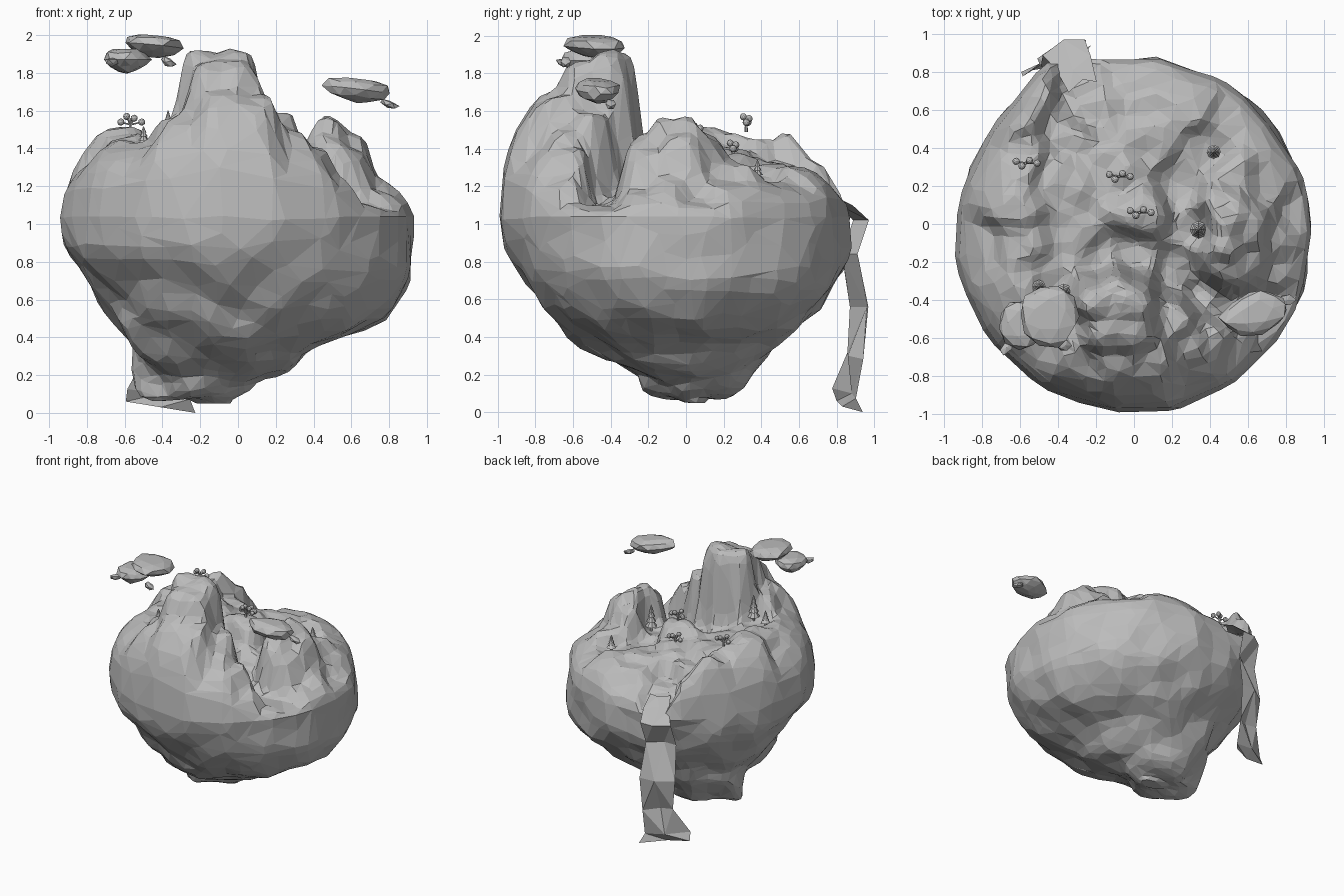
import bpy, bmesh, math, random
from mathutils import Vector, Matrix, noise

random.seed(4)
if "Cube" in bpy.data.objects:
    bpy.data.objects.remove(bpy.data.objects["Cube"])

stone = bpy.data.materials.new("stone_grey")
stone.use_nodes = True
GREY = (0.5, 0.5, 0.5, 1)
stone.diffuse_color = GREY
stone.node_tree.nodes["Principled BSDF"].inputs["Base Color"].default_value = GREY


def finish(bm, name):
    """Turn a bmesh into a flat shaded grey object."""
    bmesh.ops.recalc_face_normals(bm, faces=bm.faces)
    mesh = bpy.data.meshes.new(name)
    bm.to_mesh(mesh)
    bm.free()
    mesh.materials.append(stone)
    obj = bpy.data.objects.new(name, mesh)
    bpy.context.collection.objects.link(obj)
    return obj


# Landmark heights of the upper terrain, grouped by feature
peak = [(-.2, -.42, 1.93), (-.02, -.42, 1.93), (-.1, -.33, 1.9), (-.18, -.57, 1.86),
        (0, -.57, 1.86)]
front_wall = [(-.1, -.75, 1.75), (.1, -.72, 1.72), (.22, -.5, 1.6), (.3, -.65, 1.53),
              (.43, -.6, 1.43), (.57, -.66, 1.32), (.7, -.62, 1.14), (.35, -.82, 1.45),
              (0, -.9, 1.72), (-.3, -.75, 1.62), (-.35, -.55, 1.57), (-.52, -.6, 1.45)]
lake = [(.48, -.45, 1.1), (.36, -.36, 1.12), (.62, -.48, 1.1), (.76, -.42, 1.1),
        (.24, -.26, 1.18)]
mound = [(.47, -.24, 1.47), (.48, -.12, 1.57), (.48, 0, 1.6), (.47, .12, 1.48),
         (.62, -.04, 1.49), (.62, -.2, 1.4), (.76, -.06, 1.28), (.84, .05, 1.14),
         (.7, .2, 1.25), (.52, .25, 1.34), (.76, -.24, 1.2)]
basin = [(.33, -.02, 1.24), (.25, .2, 1.22), (.42, .38, 1.22), (.03, .06, 1.45),
         (-.08, .25, 1.36), (-.3, -.05, 1.38), (-.42, .25, 1.4), (-.02, -.17, 1.25),
         (-.18, -.19, 1.3), (.08, .42, 1.32), (-.42, -.33, 1.38), (-.35, .45, 1.33)]
ridge = [(-.66, .58, 1.63), (-.58, .34, 1.5), (-.72, .3, 1.54), (-.68, .1, 1.55),
         (-.64, -.12, 1.48), (-.6, -.32, 1.46), (-.8, -.1, 1.38), (-.8, .42, 1.5),
         (-.55, .76, 1.48)]
back = [(.3, .65, 1.33), (.05, .65, 1.3), (.55, .55, 1.24), (-.25, .6, 1.2),
        (-.3, .8, 1.06), (0, .82, 1.22)]
LANDMARKS = peak + front_wall + lake + mound + basin + ridge + back


def height(x, y):
    total = weight = 0
    for px, py, pz in LANDMARKS:
        w = ((x - px) ** 2 + (y - py) ** 2 + .006) ** -3
        total += w * pz
        weight += w
    return total / weight


# Underside sections: height, then limits along -x, +x, -y, +y
SECTIONS = [(.05, -.22, -.04, .0, .1), (.1, -.48, .06, -.12, .2), (.2, -.52, .22, -.25, .32),
            (.33, -.56, .4, -.52, .45), (.48, -.65, .74, -.7, .62), (.66, -.77, .9, -.84, .8),
            (.85, -.91, .92, -.95, .86), (1.04, -.94, .93, -.99, .87)]


def section(t):
    """Smooth curve through the sections."""
    last = len(SECTIONS) - 1
    i = min(int(t * last), last - 1)
    f = t * last - i
    rows = [SECTIONS[min(max(i + d, 0), last)] for d in (-1, 0, 1, 2)]
    return [b + f / 2 * (c - a + f * (2 * a - 5 * b + 4 * c - d + f * (3 * (b - c) + d - a)))
            for a, b, c, d in zip(*rows)]


# Island body: stacked rings from the keel to the rim, then terrain inward
SIDES, LOW, HIGH = 96, 24, 44
bm = bmesh.new()
rings = []
for k in range(LOW + HIGH):
    z, x0, x1, y0, y1 = section(min(k / LOW, 1))
    u = 1 - max(k - LOW, 0) / HIGH
    cx, cy, rx, ry = (x0 + x1) / 2, (y0 + y1) / 2, (x1 - x0) / 2, (y1 - y0) / 2
    ring = []
    for j in range(SIDES):
        a = math.tau * j / SIDES
        # the rim bulges out beside the waterfall
        spread = u * (1 + .09 * math.exp(-((a - 2.02) / .2) ** 2) * min(1, k / LOW) ** 6)
        x, y = cx + spread * rx * math.cos(a), cy + spread * ry * math.sin(a)
        p = Vector((x, y, z))
        rough = .11 * min(1, k / 5) * (1 - .8 * k / LOW) if k < LOW else .022 * u
        p += Vector((math.cos(a), math.sin(a), 0)) * rough * noise.noise(p * 4.5)
        if k > LOW:
            p.z += (height(x, y) - z) * math.sqrt(1 - u ** 6)
            p.z += .03 * noise.noise(p * 8) * (1 - u ** 6)
        elif 0 < k < LOW:
            p.z += .05 * noise.noise(p * 5 + Vector((7, 3, 1))) * (1 - k / LOW)
        ring.append(bm.verts.new(p))
    rings.append(ring)
for low, high in zip(rings, rings[1:]):
    for j in range(SIDES):
        n = (j + 1) % SIDES
        bm.faces.new((low[j], low[n], high[n], high[j]))
bm.faces.new(rings[0])
bm.faces.new(rings[-1])
bmesh.ops.triangulate(bm, faces=bm.faces)
island = finish(bm, "island")
facet = island.modifiers.new("facets", "DECIMATE")
facet.ratio = .2

# Waterfall: a hanging strip that spreads towards the foot
FALL = [(-.27, .72, 1.16, .08), (-.32, .85, 1.1, .1), (-.37, .93, 1.02, .12),
        (-.38, .87, .84, .12), (-.38, .92, .56, .14), (-.37, .9, .3, .12),
        (-.42, .84, .1, .18), (-.41, .87, .03, .2)]
bm = bmesh.new()
rows = []
for i, (x, y, z, w) in enumerate(FALL):
    across = Vector((.92, .35, -.15 if i > 4 else 0)) * w
    fold = Vector((0, .04 * (-1) ** i, 0))
    mid = Vector((x, y, z))
    rows.append([bm.verts.new(p) for p in (mid - across, mid + fold, mid + across)])
for a, b in zip(rows, rows[1:]):
    for j in range(2):
        bm.faces.new((a[j], a[j + 1], b[j + 1], b[j]))
for v in bm.verts:
    v.co.z = max(v.co.z, 0)
bmesh.ops.triangulate(bm, faces=bm.faces)
finish(bm, "waterfall")


def rock(name, centre, size, turn=0, tilt=0):
    """Flattened faceted boulder with a flat top and narrower keel."""
    bm = bmesh.new()
    bmesh.ops.create_icosphere(bm, subdivisions=2 if max(size) > .08 else 1, radius=1.08)
    for v in bm.verts:
        v.co *= 1 + random.uniform(-.14, .06)
        v.co.z = min(v.co.z, .8)
        if v.co.z < 0:
            v.co.xy *= 1 + .25 * v.co.z
    bm.transform(Matrix.Translation(centre) @ Matrix.Rotation(turn, 4, "Z")
                 @ Matrix.Rotation(tilt, 4, "Y") @ Matrix.Diagonal((*size, 1)))
    finish(bm, name)


# Floating rocks and their fragments
rock("floating_rock_high", (-.45, -.48, 1.945), (.15, .16, .065), .3, .1)
rock("floating_rock_low", (-.59, -.53, 1.87), (.12, .13, .07), .5)
rock("floating_rock_left", (.64, -.47, 1.71), (.18, .11, .07), .3, .12)
rock("fragment_right", (-.67, -.65, 1.86), (.05, .03, .025), .8)
rock("fragment_middle", (-.37, -.64, 1.86), (.045, .03, .025), 0, .6)
rock("fragment_left", (.8, -.4, 1.635), (.055, .03, .022), 0, .4)


def cone(bm, x, y, z, r1, r2, depth, sides=8):
    bmesh.ops.create_cone(bm, cap_ends=True, segments=sides, radius1=r1, radius2=r2,
                          depth=depth, matrix=Matrix.Translation((x, y, z + depth / 2)))


def pine(name, x, y, tall):
    """Trunk with shrinking stacked cone tiers."""
    bm = bmesh.new()
    z = height(x, y) - .01
    cone(bm, x, y, z, .01, .008, tall * .4, 6)
    for i in range(4):
        r = (.2 - .04 * i) * (.12 + tall * .5)
        cone(bm, x, y, z + tall * (.2 + .18 * i), r, r * .1, tall * .26)
    finish(bm, name)


def bush_tree(name, x, y):
    """Short trunk with branches ending in leaf balls."""
    bm = bmesh.new()
    z = height(x, y) - .01
    cone(bm, x, y, z, .009, .006, .07, 6)
    for dx, dy, dz in ((-.05, .01, .05), (-.02, -.015, .08), (.02, .015, .07), (.06, 0, .05)):
        tip = Vector((x + dx, y + dy, z + dz))
        start = Vector((x, y, z + .035))
        arm = tip - start
        bmesh.ops.create_cone(bm, segments=5, radius1=.005, radius2=.004, depth=arm.length,
                              matrix=Matrix.Translation((tip + start) / 2)
                              @ arm.to_track_quat("Z", "Y").to_matrix().to_4x4())
        bmesh.ops.create_icosphere(bm, subdivisions=2, radius=.019,
                                   matrix=Matrix.Translation(tip))
    finish(bm, name)


# Trees scattered over the basin
for i, spot in enumerate([(.42, .38, .13), (.34, -.03, .22), (-.37, -.36, .22), (-.5, -.33, .12)]):
    pine(f"pine_{i + 1}", *spot)
for i, spot in enumerate([(-.57, .32), (-.08, .25), (.03, .06)]):
    bush_tree(f"bush_tree_{i + 1}", *spot)
